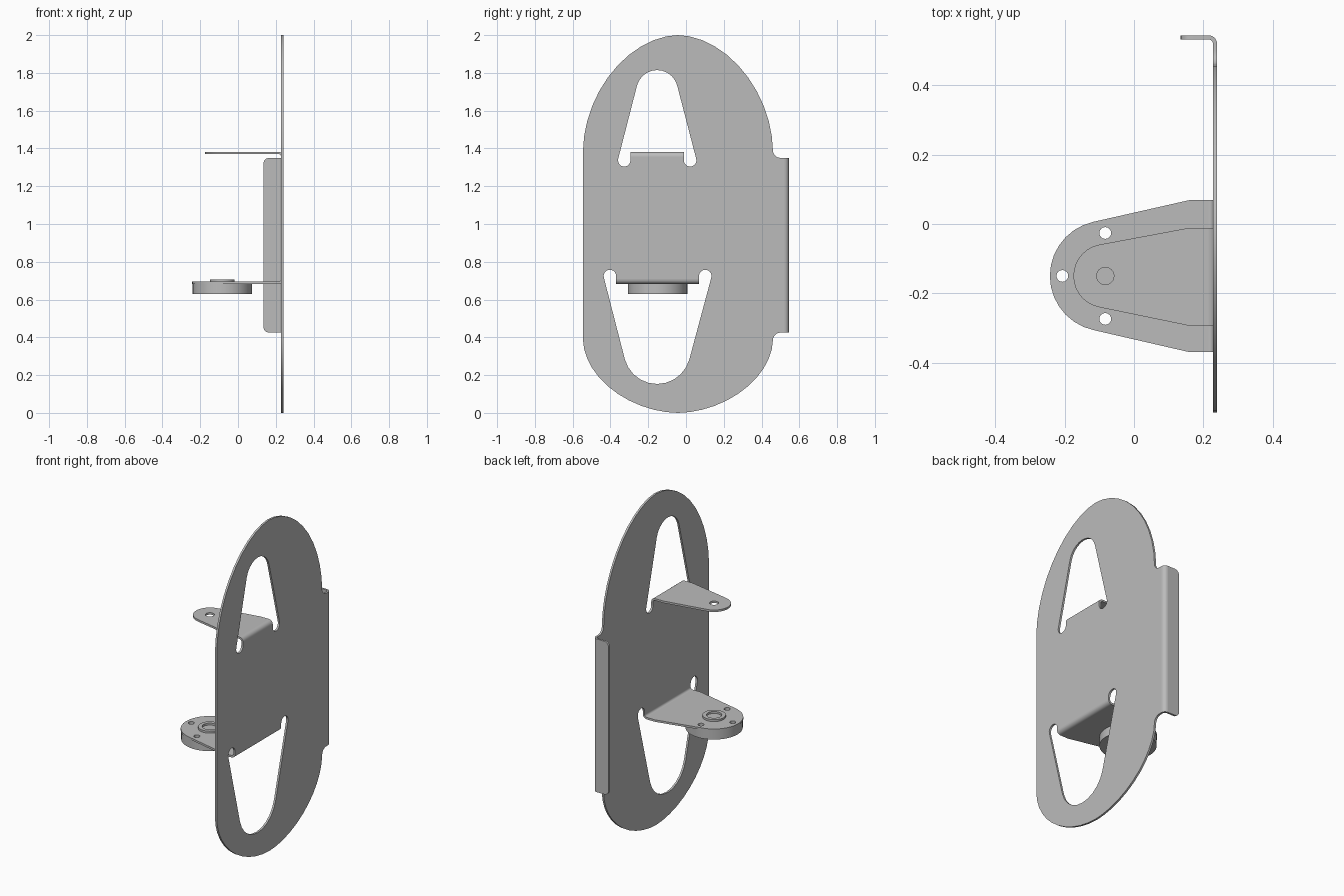
import bpy, bmesh
from math import sin, cos, radians, pi
from mathutils import Vector

cube = bpy.data.objects.get("Cube")
if cube:
    bpy.data.objects.remove(cube, do_unlink=True)

GREY = (0.5, 0.5, 0.5, 1.0)
metal = bpy.data.materials.new("grey_metal")
metal.use_nodes = True
metal.diffuse_color = GREY
metal.node_tree.nodes["Principled BSDF"].inputs["Base Color"].default_value = GREY

THICK = 0.012      # sheet thickness
BEND = 0.025       # outer bend radius
FACE = 0.24        # outer face of the main plate
INNER = FACE - BEND
AXIS = (-0.083, -0.15)   # shared axis of both tabs

# Directions for the drawing planes: (u, v, extrusion)
YZ = (Vector((0, 1, 0)), Vector((0, 0, 1)), Vector((1, 0, 0)))
XY = (Vector((1, 0, 0)), Vector((0, 1, 0)), Vector((0, 0, 1)))
XZ = (Vector((1, 0, 0)), Vector((0, 0, 1)), Vector((0, 1, 0)))


def arc(cx, cy, r, start, end, n=10):
    angles = [radians(start + (end - start) * i / n) for i in range(n + 1)]
    return [(cx + r * cos(a), cy + r * sin(a)) for a in angles]


def circle(c, r, n=24):
    return arc(c[0], c[1], r, 0, 360, n)[:-1]


def dome(cx, cy, rx, ry, start, n=22, power=1.85):
    """Half of a slightly pointed ellipse."""
    pts = []
    for i in range(n + 1):
        a = start + pi * i / n
        c, s = cos(a), sin(a)
        if abs(s) < 1e-6:
            s = 0
        pts.append((cx + rx * abs(c) ** (2 / power) * (1 if c > 0 else -1),
                    cy + ry * abs(s) ** (2 / power) * (1 if s > 0 else -1)))
    return pts


def slab(name, plane, outline, low, high, holes=()):
    """Fill an outline with holes and extrude it from low to high."""
    u, v, w = plane
    bm = bmesh.new()
    edges = []
    for loop in [outline, *holes]:
        vs = [bm.verts.new(u * a + v * b + w * low) for a, b in loop]
        edges += [bm.edges.new((vs[i - 1], vs[i])) for i in range(len(vs))]
    bmesh.ops.triangle_fill(bm, edges=edges, use_beauty=True, normal=w)
    new = bmesh.ops.extrude_face_region(bm, geom=bm.faces[:])["geom"]
    moved = [g for g in new if isinstance(g, bmesh.types.BMVert)]
    bmesh.ops.translate(bm, verts=moved, vec=w * (high - low))
    bmesh.ops.recalc_face_normals(bm, faces=bm.faces[:])
    mesh = bpy.data.meshes.new(name)
    bm.to_mesh(mesh)
    bm.free()
    mesh.materials.append(metal)
    obj = bpy.data.objects.new(name, mesh)
    bpy.context.collection.objects.link(obj)
    bpy.ops.object.select_all(action='DESELECT')
    obj.select_set(True)
    bpy.context.view_layer.objects.active = obj
    bpy.ops.object.shade_smooth_by_angle(angle=radians(25))
    return obj


def bend(name, plane, centre, start, end, low, high):
    """Quarter ring joining the plate to a folded part."""
    ring = arc(INNER, centre, BEND, start, end, 6)
    ring += arc(INNER, centre, BEND - THICK, end, start, 6)
    slab(name, plane, ring, low, high)


# Main plate with two tapered openings and relief slots beside the tabs
TOP_FOLD, LOW_FOLD, SIDE_FOLD = 1.357, 0.708, 0.52
SIDE_LOW, SIDE_HIGH = 0.425, 1.35
outline = dome(-0.0425, 1.39, 0.5025, 0.61, 0)
outline += dome(-0.0425, 0.385, 0.5025, 0.385, pi)
outline += arc(0.50, 0.385, 0.04, 180, 90, 5)[1:]
outline += [(SIDE_FOLD, SIDE_LOW), (SIDE_FOLD, SIDE_HIGH)]
outline += arc(0.50, 1.39, 0.04, 270, 180, 5)[:-1]

upper = arc(-0.153, 1.705, 0.11, 15, 165)
upper += arc(-0.327, 1.337, 0.033, 165, 360)
upper += [(-0.294, TOP_FOLD), (-0.011, TOP_FOLD)]
upper += arc(0.022, 1.337, 0.033, 180, 375)

lower = arc(-0.153, 0.33, 0.177, 195, 345)
lower += arc(0.102, 0.725, 0.033, -15, 180)
lower += [(0.069, LOW_FOLD), (-0.37, LOW_FOLD)]
lower += arc(-0.403, 0.725, 0.033, 0, 195)
slab("main_plate", YZ, outline, FACE - THICK, FACE, [upper, lower])

# Side flange folded back from the plate
bend("side_flange_bend", XY, SIDE_FOLD, 0, 90, SIDE_LOW, SIDE_HIGH)
tip, r = 0.135, 0.03
flange = [(INNER, SIDE_LOW), (INNER, SIDE_HIGH)]
flange += arc(tip + r, SIDE_HIGH - r, r, 90, 180, 6)
flange += arc(tip + r, SIDE_LOW + r, r, 180, 270, 6)
edge = SIDE_FOLD + BEND
slab("side_flange", XZ, flange, edge - THICK, edge)


# Tapered tabs with rounded ends
def tab_outline(y_low, y_high, radius):
    return ([(INNER, y_high), (0.16, y_high)]
            + arc(*AXIS, radius, 102, 258, 14)
            + [(0.16, y_low), (INNER, y_low)])


bend("upper_tab_bend", XZ, TOP_FOLD, 0, 90, -0.294, -0.011)
top = TOP_FOLD + BEND
slab("upper_tab", XY, tab_outline(-0.294, -0.011, 0.092),
     top - THICK, top, [circle(AXIS, 0.025)])

screw_holes = [circle((AXIS[0] + x, AXIS[1] + y), 0.017, 16)
               for x, y in ((0, 0.124), (0, -0.124), (-0.124, 0))]
bend("lower_tab_bend", XZ, LOW_FOLD, 0, -90, -0.37, 0.069)
base = LOW_FOLD - BEND
slab("lower_tab", XY, tab_outline(-0.37, 0.069, 0.16),
     base, base + THICK, screw_holes)

# Round housing below the lower tab, with a raised collar above it
slab("bearing_housing", XY, circle(AXIS, 0.157, 40), 0.63, base, screw_holes)
slab("bearing_collar", XY, circle(AXIS, 0.064, 32), base + THICK,
     base + 2 * THICK, [circle(AXIS, 0.042)])
